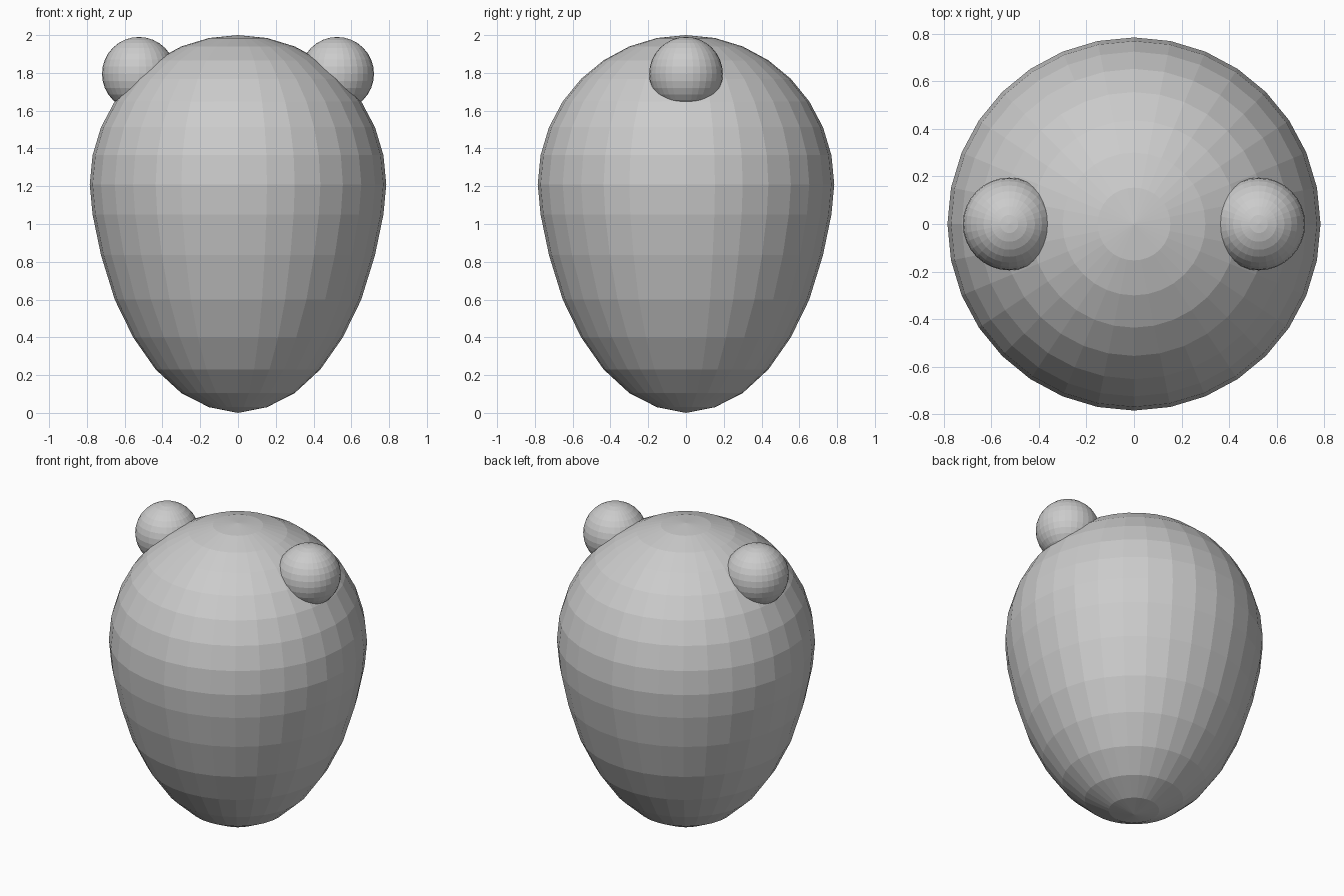
import bpy, math

if "Cube" in bpy.data.objects:
    bpy.data.objects.remove(bpy.data.objects["Cube"])

grey = bpy.data.materials.new("plain_grey")
grey.diffuse_color = (0.6, 0.6, 0.6, 1)
grey.use_nodes = True
grey.node_tree.nodes["Principled BSDF"].inputs["Base Color"].default_value = grey.diffuse_color

MID, R = 1.21, 0.785


def sphere(name, radius, loc):
    bpy.ops.mesh.primitive_uv_sphere_add(segments=32, ring_count=16, radius=radius, location=loc)
    ob = bpy.context.object
    ob.name = name
    ob.data.materials.append(grey)
    return ob


# Egg-shaped body: the lower half is drawn down ring by ring
body = sphere("body", R, (0, 0, MID))
drops = [0, 0.16, 0.375, 0.61, 0.81, 0.98, 1.105, 1.18, MID]
for v in body.data.vertices:
    if v.co.z < -0.001:
        ring = round(math.degrees(math.asin(max(-1, v.co.z / R))) / -11.25)
        v.co.z = -drops[ring]
    else:
        v.co.z *= 0.79 / R

# Round ears set into the top of the body
for side, x in (("left", -0.525), ("right", 0.525)):
    sphere(side + "_ear", 0.195, (x, 0, 1.795))
